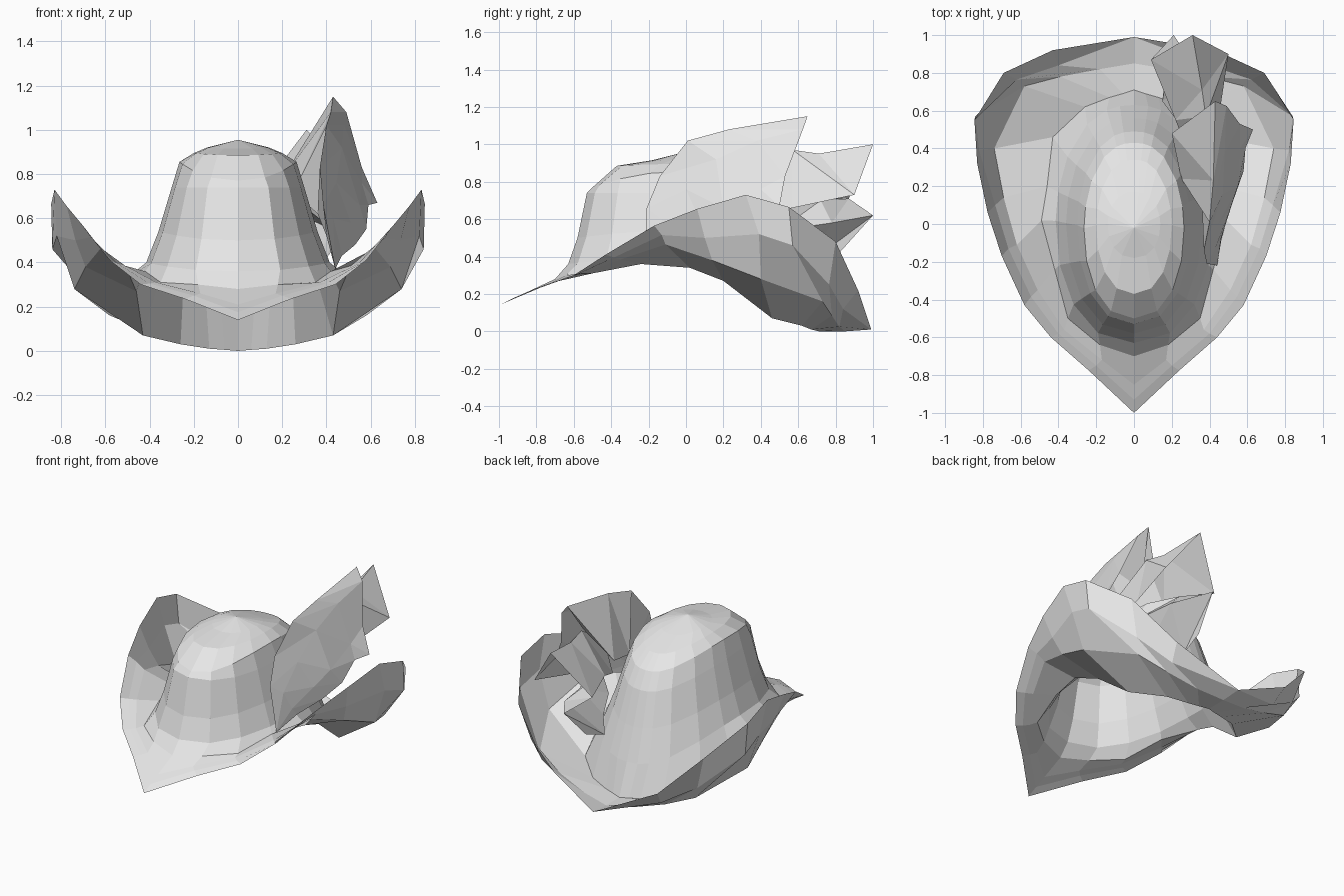
import bpy, bmesh, math

if "Cube" in bpy.data.objects:
    bpy.data.objects.remove(bpy.data.objects["Cube"])

grey = bpy.data.materials.new("light grey")
grey.diffuse_color = (0.8, 0.8, 0.8, 1)
grey.use_nodes = True
bsdf = next(n for n in grey.node_tree.nodes if n.type == 'BSDF_PRINCIPLED')
bsdf.inputs["Base Color"].default_value = (0.8, 0.8, 0.8, 1)


def make(name, verts, faces):
    """Flat shaded mesh object with consistent normals."""
    mesh = bpy.data.meshes.new(name)
    mesh.from_pydata(verts, [], faces)
    bm = bmesh.new()
    bm.from_mesh(mesh)
    bmesh.ops.remove_doubles(bm, verts=bm.verts, dist=0.0005)
    bmesh.ops.recalc_face_normals(bm, faces=bm.faces)
    bm.to_mesh(mesh)
    bm.free()
    mesh.materials.append(grey)
    obj = bpy.data.objects.new(name, mesh)
    bpy.context.collection.objects.link(obj)
    return obj


def mirrored(half):
    """Close a half ring (front centre to back centre) across x = 0."""
    return half + [(-x, y, z) for x, y, z in half[-2:0:-1]]


def loft(name, half_rings, cap=None):
    rings = [mirrored(r) for r in half_rings]
    n = len(rings[0])
    verts = [v for r in rings for v in r]
    faces = [(k * n + i, k * n + (i + 1) % n, (k + 1) * n + (i + 1) % n, (k + 1) * n + i)
             for k in range(len(rings) - 1) for i in range(n)]
    if cap:
        last = (len(rings) - 1) * n
        verts.append(cap)
        faces += [(last + i, last + (i + 1) % n, len(verts) - 1) for i in range(n)]
    return make(name, verts, faces)


# Half rings of the brim, from front centre round the left side to back centre
base = [(0, -.70, .28), (.18, -.64, .30), (.35, -.50, .31), (.42, -.24, .36),
        (.49, .02, .34), (.46, .20, .27), (.43, .46, .07), (.26, .62, .03),
        (.13, .67, .01), (.06, .69, .005), (0, .71, 0)]
middle = [(0, -.85, .21), (.17, -.72, .26), (.37, -.56, .31), (.51, -.35, .385),
          (.62, -.11, .465), (.69, .14, .38), (.74, .40, .28), (.58, .73, .16),
          (.39, .78, .085), (.18, .82, .025), (0, .85, 0)]
outer = [(0, -.93, .175), (.20, -.75, .25), (.40, -.58, .305), (.545, -.385, .395),
         (.665, -.13, .515), (.735, .10, .50), (.82, .39, .52), (.84, .57, .46),
         (.62, .765, .25), (.40, .84, .12), (0, .99, .01)]
rim = [(0, -1, .14), (.24, -.775, .235), (.44, -.60, .30), (.58, -.43, .41),
       (.70, -.17, .565), (.775, .06, .655), (.83, .32, .73), (.845, .55, .665),
       (.69, .80, .48), (.43, .92, .22), (0, .99, .01)]
loft("hat_brim", [base, middle, outer, rim])


# Crown rings: front y, back y, half width, then z at front, side and back
def crown_ring(yf, yb, w, zf, zs, zb):
    ring = []
    for x, y, _ in base:
        a = math.atan2(x / 0.45, -y / 0.7)
        c, s = -math.cos(a), (math.sin(a) if x else 0)
        ring.append((w * s ** 0.85, (yf + yb) / 2 + (yb - yf) / 2 * c,
                     zs + ((zf if c < 0 else zb) - zs) * c * c))
    return ring


profile = [(-.63, .63, .415, .36, .40, .21), (-.58, .56, .36, .50, .54, .42),
           (-.53, .49, .30, .74, .74, .64), (-.50, .43, .265, .77, .855, .75),
           (-.37, .34, .20, .885, .895, .835), (-.18, .17, .14, .915, .92, .895)]
loft("hat_crown", [base] + [crown_ring(*p) for p in profile], cap=(0, -.02, .955))


# Plumes: each is a folded sheet through a few lines running root to edge
def strips(name, lines):
    n = len(lines[0])
    make(name, [v for line in lines for v in line],
         [f for k in range(len(lines) - 1) for i in range(n - 1)
          for f in ((k * n + i, k * n + i + 1, (k + 1) * n + i + 1),
                    (k * n + i, (k + 1) * n + i + 1, (k + 1) * n + i))])


root = (.44, -.22, .37)
strips("front_plume", [
    [root, (.40, -.05, .52), (.36, .10, .62), (.25, .24, .72), (.20, .48, .78), (.38, .55, .97)],
    [root, (.385, -.21, .66), (.37, -.14, .83), (.40, .01, 1.02), (.42, .23, 1.08), (.43, .65, 1.15)],
    [root, (.43, -.13, .60), (.445, .0, .76), (.47, .16, .92), (.48, .38, 1.02), (.49, .625, 1.08)],
    [root, (.46, -.08, .48), (.51, .08, .58), (.55, .20, .66), (.56, .40, .76), (.56, .53, .83)],
    [root, (.47, -.04, .43), (.53, .14, .48), (.58, .28, .55), (.59, .40, .66), (.63, .50, .67)]])

strips("upper_rear_plume", [
    [(.30, .35, .62), (.22, .55, .70), (.09, .87, .71), (.31, 1.0, 1.0)],
    [(.40, .30, .80), (.38, .57, .97), (.36, .71, .95), (.31, 1.0, 1.0)],
    [(.46, .30, .60), (.45, .57, .66), (.50, .90, .73), (.31, 1.0, 1.0)]])

strips("lower_rear_plume", [
    [(.40, .25, .42), (.30, .45, .38), (.15, .65, .36), (.17, .82, .42)],
    [(.46, .22, .50), (.44, .50, .54), (.36, .78, .58), (.21, 1.0, .62)],
    [(.42, .30, .64), (.36, .55, .68), (.24, .72, .70), (.09, .87, .71)]])
